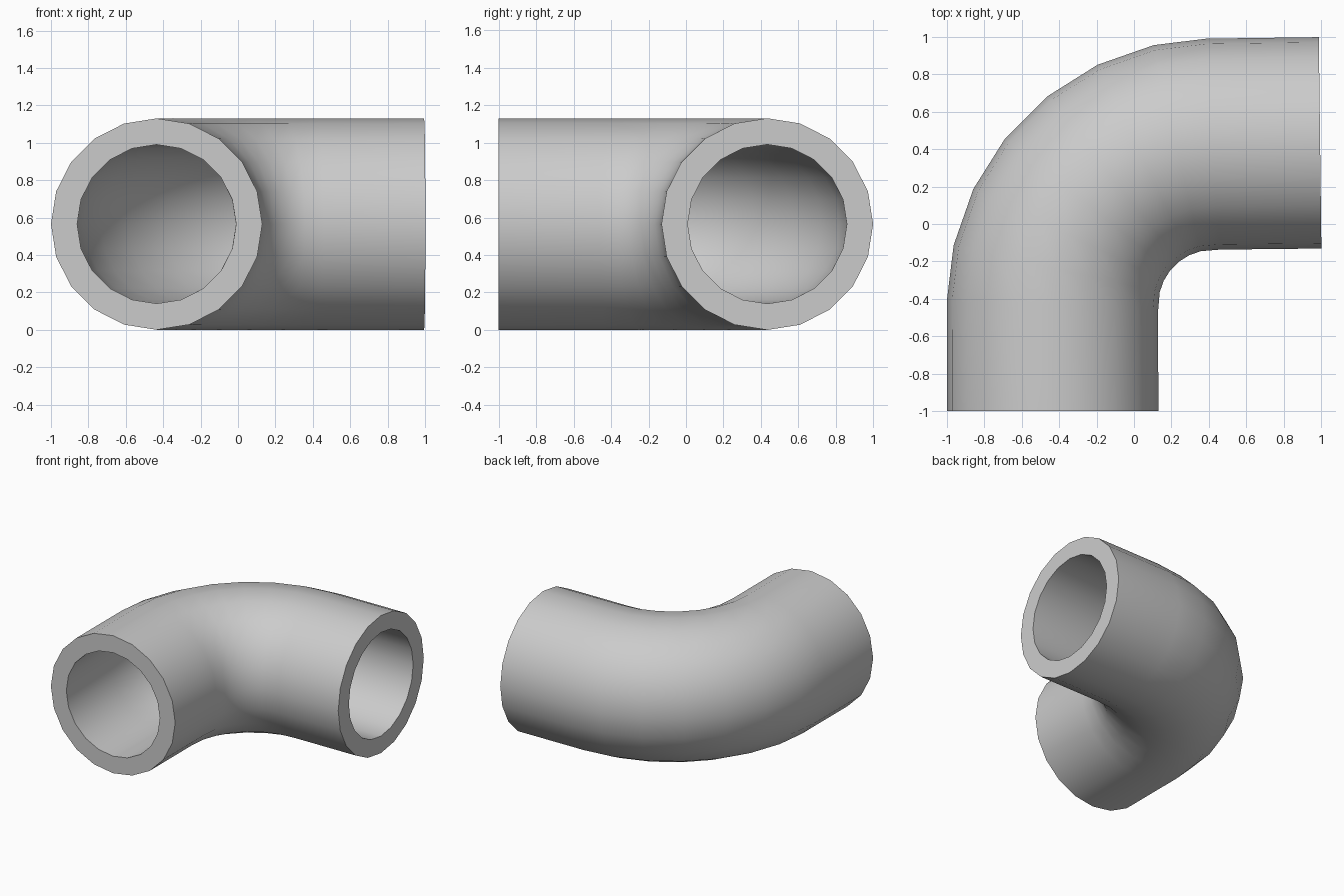
import bpy, bmesh
from math import sin, cos, pi, radians
from mathutils import Vector

cube = bpy.data.objects.get("Cube")
if cube:
    bpy.data.objects.remove(cube, do_unlink=True)

SIDES = 20
OUTER, INNER = 0.565, 0.425
BEND, STEPS = 0.857, 7
UP = Vector((0, 0, 1))

# Centre line: straight, quarter bend, straight
path = [Vector((-0.435, -1, OUTER))]
for i in range(STEPS + 1):
    a = pi / 2 * i / STEPS
    path.append(Vector((0.422 - BEND * cos(a), -0.43 + BEND * sin(a), OUTER)))
path.append(Vector((0.995, 0.434, OUTER)))


def ring(bm, i, radius):
    """Circle of vertices square to the mean direction of the path."""
    before = (path[i] - path[i - 1]).normalized() if i > 0 else Vector()
    after = (path[i + 1] - path[i]).normalized() if i < len(path) - 1 else Vector()
    side = (before + after).normalized().cross(UP)
    return [bm.verts.new(path[i] + radius * (side * cos(t) + UP * sin(t)))
            for t in (2 * pi * k / SIDES for k in range(SIDES))]


def bridge(bm, a, b):
    for k in range(SIDES):
        n = (k + 1) % SIDES
        bm.faces.new((a[k], a[n], b[n], b[k]))


# Pipe walls and flat end rims
bm = bmesh.new()
outer = [ring(bm, i, OUTER) for i in range(len(path))]
inner = [ring(bm, i, INNER) for i in range(len(path))]
for wall in (outer, inner):
    for a, b in zip(wall, wall[1:]):
        bridge(bm, a, b)
for end in (0, -1):
    bridge(bm, outer[end], inner[end])
bmesh.ops.recalc_face_normals(bm, faces=bm.faces)

mesh = bpy.data.meshes.new("pipe_elbow")
bm.to_mesh(mesh)
bm.free()
pipe = bpy.data.objects.new("pipe_elbow", mesh)
bpy.context.collection.objects.link(pipe)

# Plain grey
grey = bpy.data.materials.new("light_grey")
grey.use_nodes = True
colour = (0.6, 0.6, 0.6, 1)
grey.diffuse_color = colour
grey.node_tree.nodes["Principled BSDF"].inputs["Base Color"].default_value = colour
mesh.materials.append(grey)

# Smooth walls, sharp rims
bpy.ops.object.select_all(action='DESELECT')
pipe.select_set(True)
bpy.context.view_layer.objects.active = pipe
bpy.ops.object.shade_smooth_by_angle(angle=radians(30))
